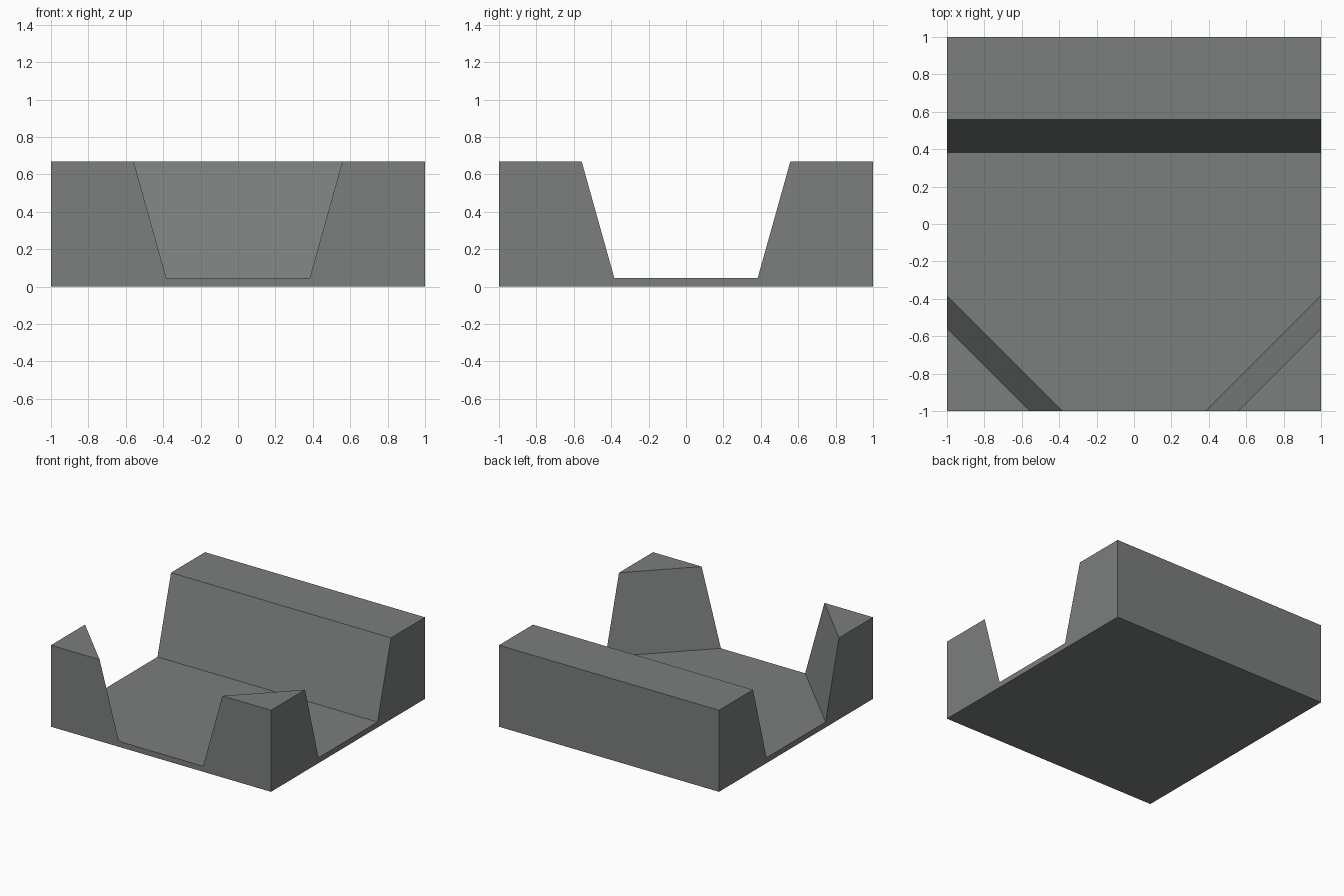
import bpy, bmesh

if "Cube" in bpy.data.objects:
    bpy.data.objects.remove(bpy.data.objects["Cube"])

HEIGHT, FLOOR = 0.67, 0.045        # wall top and floor level
D_FLOOR, D_TOP = 0.383, 0.558      # half-width of the channel at floor and wall top
M = 0.1                            # how far the cutter overshoots the block


def make_object(name, bm):
    bmesh.ops.recalc_face_normals(bm, faces=bm.faces)
    mesh = bpy.data.meshes.new(name)
    bm.to_mesh(mesh)
    bm.free()
    obj = bpy.data.objects.new(name, mesh)
    bpy.context.collection.objects.link(obj)
    return obj


# Solid square block
bm = bmesh.new()
bmesh.ops.create_cube(bm, size=1)
for v in bm.verts:
    v.co = (v.co.x * 2, v.co.y * 2, (v.co.z + 0.5) * HEIGHT)
tile = make_object("junction_tile", bm)
stone = bpy.data.materials.new("stone grey")
stone.diffuse_color = (0.2, 0.21, 0.21, 1)
stone.use_nodes = True
stone.node_tree.nodes["Principled BSDF"].inputs["Base Color"].default_value = stone.diffuse_color
tile.data.materials.append(stone)


# Sloped T-shaped channel: one hexagon outline per level, joined by side faces
def outline(z):
    d = D_FLOOR + (D_TOP - D_FLOOR) * (z - FLOOR) / (HEIGHT - FLOOR)
    half = [(1 + M, d), (1 + M, M - d), (d - M, -1 - M)]
    loop = half + [(-x, y) for x, y in reversed(half)]
    return [bm.verts.new((x, y, z)) for x, y in loop]


bm = bmesh.new()
low, high = outline(FLOOR), outline(HEIGHT + 0.2)
bm.faces.new(low)
bm.faces.new(high)
for i in range(len(low)):
    j = (i + 1) % len(low)
    bm.faces.new((low[i], low[j], high[j], high[i]))
cutter = make_object("channel_cutter", bm)
cutter.data.materials.append(stone)
cutter.hide_render = True

# Carve the channel, leaving the back wall and two front corner blocks
mod = tile.modifiers.new("carve", "BOOLEAN")
mod.operation = "DIFFERENCE"
mod.solver = "EXACT"
mod.object = cutter
bpy.context.view_layer.objects.active = tile
bpy.ops.object.modifier_apply(modifier=mod.name)
bpy.data.objects.remove(cutter)
